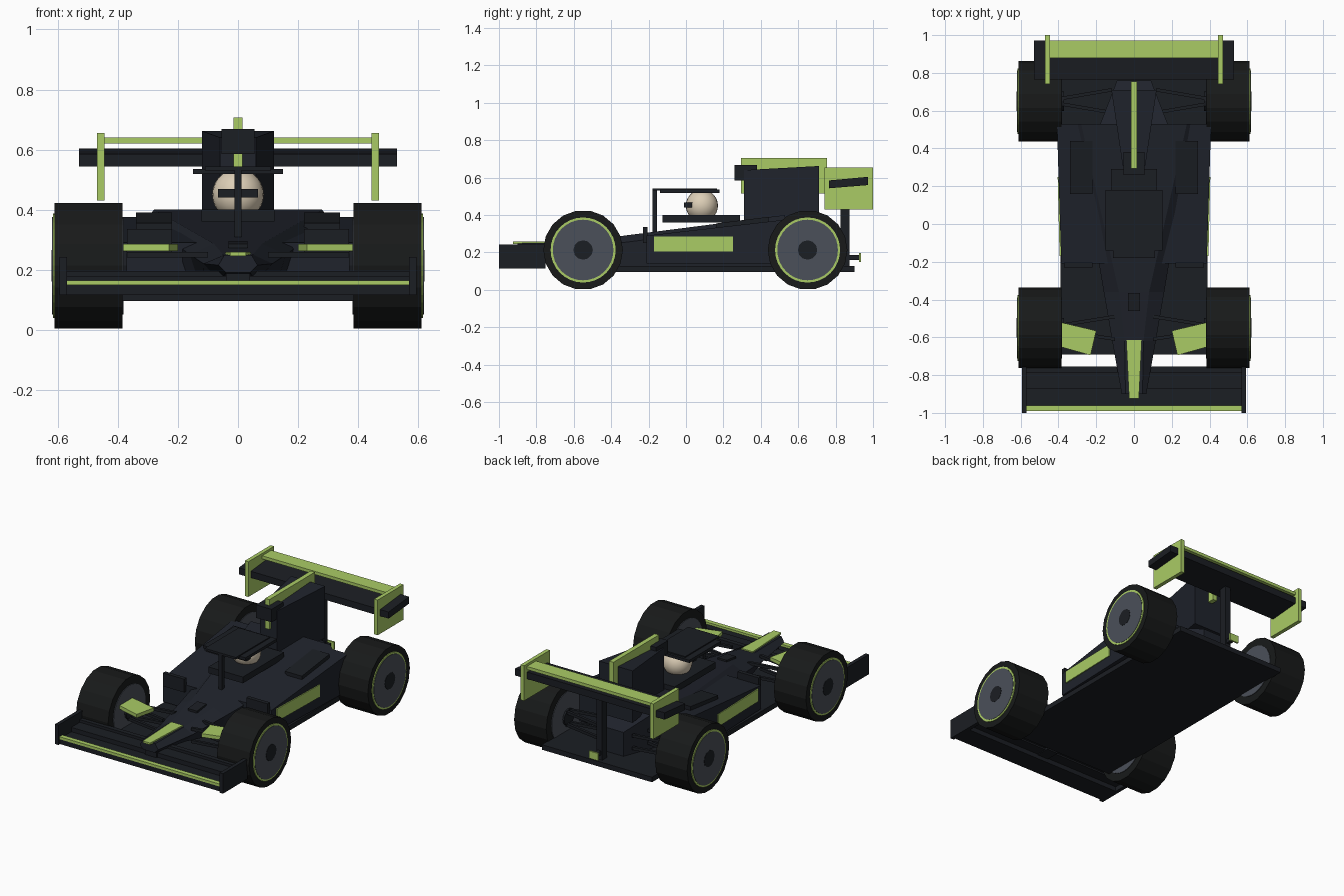
import bpy, bmesh, math
from mathutils import Matrix

if "Cube" in bpy.data.objects:
    bpy.data.objects.remove(bpy.data.objects["Cube"])


def material(name, rgb):
    m = bpy.data.materials.new(name)
    m.diffuse_color = (*rgb, 1)
    m.use_nodes = True
    m.node_tree.nodes["Principled BSDF"].inputs["Base Color"].default_value = m.diffuse_color
    return m


BODY = material("body_dark", (0.014, 0.017, 0.025))
CARBON = material("carbon", (0.011, 0.013, 0.017))
GREEN = material("accent_green", (0.40, 0.60, 0.13))
TYRE = material("tyre_black", (0.009, 0.010, 0.010))
RIM = material("rim_grey", (0.07, 0.08, 0.10))
CREAM = material("helmet_cream", (0.72, 0.62, 0.47))


def finish(name, bm, mat):
    bmesh.ops.recalc_face_normals(bm, faces=bm.faces)
    me = bpy.data.meshes.new(name)
    bm.to_mesh(me)
    bm.free()
    me.materials.append(mat)
    ob = bpy.data.objects.new(name, me)
    bpy.context.collection.objects.link(ob)
    return ob


def loft(name, rings, mat):
    """Bridge a list of point rings and cap both ends."""
    bm = bmesh.new()
    vs = [[bm.verts.new(p) for p in r] for r in rings]
    n = len(rings[0])
    for a, b in zip(vs, vs[1:]):
        for i in range(n):
            j = (i + 1) % n
            bm.faces.new((a[i], a[j], b[j], b[i]))
    bm.faces.new(vs[0])
    bm.faces.new(vs[-1])
    return finish(name, bm, mat)


def rect(y, x0, x1, z0, z1):
    return [(x0, y, z0), (x1, y, z0), (x1, y, z1), (x0, y, z1)]


def box(name, x, y, z, mat):
    return loft(name, [rect(y[0], *x, *z), rect(y[1], *x, *z)], mat)


def cyl(name, x0, x1, y, z, r, mat, n):
    bm = bmesh.new()
    rot = Matrix.Rotation(math.pi / 2, 4, 'Y')
    bmesh.ops.create_cone(bm, cap_ends=True, segments=n, radius1=r, radius2=r, depth=abs(x1 - x0),
                          matrix=Matrix.Translation(((x0 + x1) / 2, y, z)) @ rot)
    return finish(name, bm, mat)


def rod(name, a, b, t, mat):
    """Thin square bar running mostly along x."""
    sq = [(-t, -t), (t, -t), (t, t), (-t, t)]
    return loft(name, [[(p[0], p[1] + u, p[2] + v) for u, v in sq] for p in (a, b)], mat)


# Floor and main hull
box("floor", (-.39, .39), (-.69, .9), (.095, .127), CARBON)


def hull_ring(y, wt, wm, wb, zb, zm, zt):
    return [(-wb, y, zb), (wb, y, zb), (wm, y, zm), (wt, y, zt), (-wt, y, zt), (-wm, y, zm)]


loft("hull", [hull_ring(-.9, .045, .065, .04, .19, .215, .249),
              hull_ring(-.62, .05, .115, .06, .16, .22, .25),
              hull_ring(-.36, .08, .16, .12, .125, .25, .286),
              hull_ring(.53, .28, .31, .31, .12, .36, .4)], BODY)
loft("gearbox", [rect(.5, -.19, .19, .12, .37), rect(.76, -.09, .09, .12, .28)], BODY)
loft("nose_stripe", [rect(-.925, -.026, .026, .246, .258),
                     rect(-.615, -.041, .041, .246, .258)], GREEN)
loft("bulkhead_hatch", [rect(-.46, -.032, .032, .26, .286),
                        rect(-.365, -.032, .032, .27, .296)], CARBON)

# Cockpit, driver helmet and head guard
box("cockpit_surround", (-.122, .122), (-.125, .29), (.36, .4), CARBON)
bpy.ops.mesh.primitive_uv_sphere_add(segments=24, ring_count=14, radius=.086, location=(0, .085, .45))
helmet = bpy.context.object
helmet.name = "helmet"
helmet.data.materials.append(CREAM)
bpy.ops.object.shade_smooth_by_angle()
box("visor", (-.066, .066), (-.01, .038), (.441, .468), CARBON)
box("head_guard_top", (-.15, .15), (-.14, .18), (.518, .536), CARBON)
box("head_guard_rim", (-.11, .11), (-.18, .165), (.53, .543), CARBON)
box("head_guard_post", (-.012, .012), (-.18, -.155), (.3, .54), CARBON)

# Engine cover, air intake and fin
loft("engine_cover", [rect(.31, -.06, .06, .33, .64),
                      rect(.71, -.12, .12, .33, .662)], BODY)
box("air_intake", (-.055, .055), (.26, .38), (.585, .668), CARBON)
box("fin", (-.015, .015), (.295, .755), (.515, .706), GREEN)

# Rear wing with its pillar and tail light
loft("rear_wing_plane", [rect(.765, -.53, .53, .543, .585), rect(.972, -.53, .53, .56, .604)], CARBON)
box("rear_wing_flap", (-.455, .455), (.88, .972), (.62, .64), GREEN)
box("rear_wing_pillar", (-.02, .02), (.825, .875), (.11, .57), CARBON)
box("tail_light", (-.032, .032), (.925, .936), (.15, .197), GREEN)
box("tail_light_mount", (-.012, .012), (.87, .927), (.16, .185), CARBON)

# Front wing
box("front_wing_plane", (-.58, .58), (-.985, -.85), (.115, .15), CARBON)
box("front_wing_flap", (-.58, .58), (-.87, -.78), (.145, .178), CARBON)
box("front_wing_upper_flap", (-.58, .58), (-.785, -.755), (.155, .195), CARBON)
box("front_wing_stripe", (-.57, .57), (-.99, -.96), (.148, .164), GREEN)
box("nose_pylon", (-.04, .04), (-.88, -.76), (.14, .21), CARBON)

for s, side in ((1, "right"), (-1, "left")):
    def span(a, b):
        return (s * a, s * b)

    # Wing endplates
    box(f"rear_wing_endplate_{side}", span(.445, .47), (.74, 1.0), (.43, .655), GREEN)
    box(f"front_wing_endplate_{side}", span(.57, .594), (-1.0, -.75), (.115, .242), CARBON)

    # Side pod with inlet lip, louvre and coloured panel
    loft(f"side_pod_{side}", [rect(-.21, *span(.1, .385), .14, .29),
                              rect(.53, *span(.1, .408), .14, .375)], BODY)
    box(f"pod_inlet_lip_{side}", span(.22, .37), (-.23, -.205), (.25, .335), CARBON)
    loft(f"pod_louvre_{side}", [rect(.16, *span(.22, .34), .3, .355),
                                rect(.44, *span(.22, .34), .33, .39)], CARBON)
    loft(f"pod_panel_{side}", [rect(-.17, *span(.37, .394), .205, .284),
                               rect(.25, *span(.37, .404), .205, .284)], GREEN)

    # Canard beside the nose
    plan = [(.39, -.52), (.2, -.565), (.23, -.695), (.39, -.65)]
    loft(f"canard_{side}", [[(s * x, y, z) for x, y in plan] for z in (.262, .285)], GREEN)

    # Wheels and suspension arms
    for end, y, inner in (("front", -.55, .1), ("rear", .65, .12)):
        tag = f"{end}_{side}"
        cyl(f"tyre_{tag}", s * .385, s * .612, y, .213, .213, TYRE, 18)
        cyl(f"rim_ring_{tag}", s * .5, s * .617, y, .213, .174, GREEN, 32)
        cyl(f"rim_{tag}", s * .381, s * .619, y, .213, .162, RIM, 32)
        cyl(f"hub_{tag}", s * .37, s * .621, y, .213, .052, CARBON, 12)
        for z in (.17, .25):
            for dy in (-.06, .06):
                rod(f"suspension_arm_{tag}", (s * inner, y + dy, z),
                    (s * .4, y + dy * .2, z), .009, CARBON)
